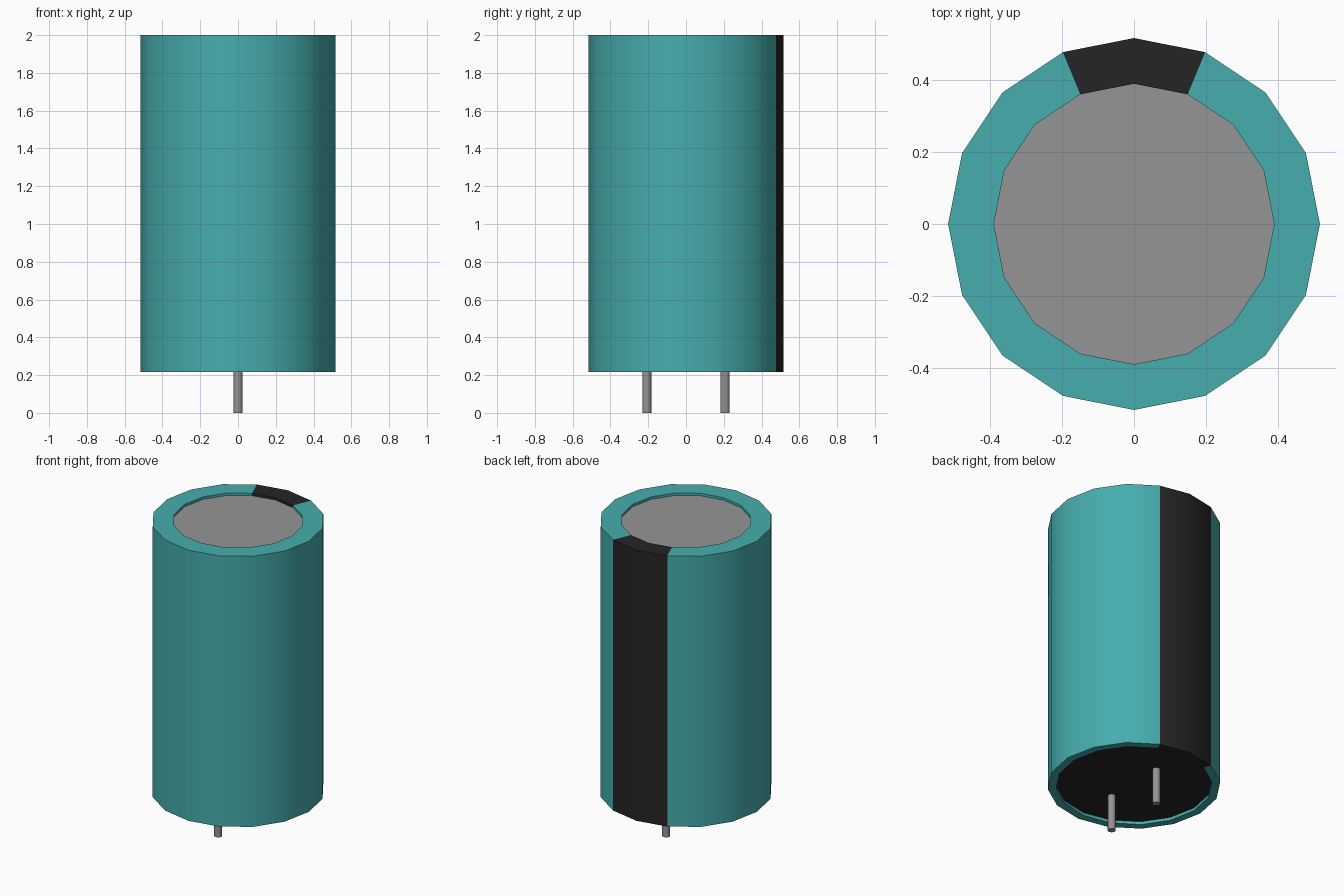
import bpy
import bmesh
import math

cube = bpy.data.objects.get("Cube")
if cube:
    bpy.data.objects.remove(cube, do_unlink=True)

SIDES = 16


def material(name, rgb):
    m = bpy.data.materials.new(name)
    m.use_nodes = True
    m.diffuse_color = (*rgb, 1)
    m.node_tree.nodes["Principled BSDF"].inputs["Base Color"].default_value = (*rgb, 1)
    return m


teal = material("teal_plastic", (0.062, 0.42, 0.42))
black = material("black_plastic", (0.018, 0.018, 0.018))
grey = material("grey_metal", (0.30, 0.30, 0.30))


def finish(name, bm, mats):
    mesh = bpy.data.meshes.new(name)
    bmesh.ops.recalc_face_normals(bm, faces=bm.faces)
    bm.to_mesh(mesh)
    bm.free()
    for m in mats:
        mesh.materials.append(m)
    obj = bpy.data.objects.new(name, mesh)
    bpy.context.collection.objects.link(obj)
    bpy.ops.object.select_all(action='DESELECT')
    obj.select_set(True)
    bpy.context.view_layer.objects.active = obj
    bpy.ops.object.shade_smooth_by_angle(angle=math.radians(30))
    return obj


def cylinder(name, radius, z0, z1, sides, mat, x=0.0, y=0.0):
    bm = bmesh.new()
    bmesh.ops.create_cone(bm, cap_ends=True, segments=sides, radius1=radius,
                          radius2=radius, depth=z1 - z0)
    bmesh.ops.translate(bm, verts=bm.verts, vec=(x, y, (z0 + z1) / 2))
    return finish(name, bm, [mat])


# Sleeve: closed (radius, height) profile turned around the z axis
profile = [(0.39, 1.97), (0.39, 2.0), (0.517, 2.0),
           (0.517, 0.217), (0.467, 0.217), (0.467, 0.25)]
bm = bmesh.new()
rings = []
for i in range(SIDES):
    a = math.tau * i / SIDES
    rings.append([bm.verts.new((r * math.cos(a), r * math.sin(a), z)) for r, z in profile])
for i in range(SIDES):
    a, b = rings[i], rings[(i + 1) % SIDES]
    for j in range(len(profile)):
        k = (j + 1) % len(profile)
        face = bm.faces.new((a[j], a[k], b[k], b[j]))
        # Polarity stripe: the two rear segments
        face.material_index = 1 if i in (3, 4) else 0
finish("sleeve", bm, [teal, black])

# Recessed metal top and rubber base, fitted inside the sleeve
cylinder("metal_top", 0.39, 1.95, 1.984, SIDES, grey)
cylinder("base_plug", 0.467, 0.236, 0.27, SIDES, black)

# Two wire leads
for name, y in (("front_lead", -0.207), ("back_lead", 0.207)):
    cylinder(name, 0.024, 0.0, 0.25, SIDES, grey, y=y)
